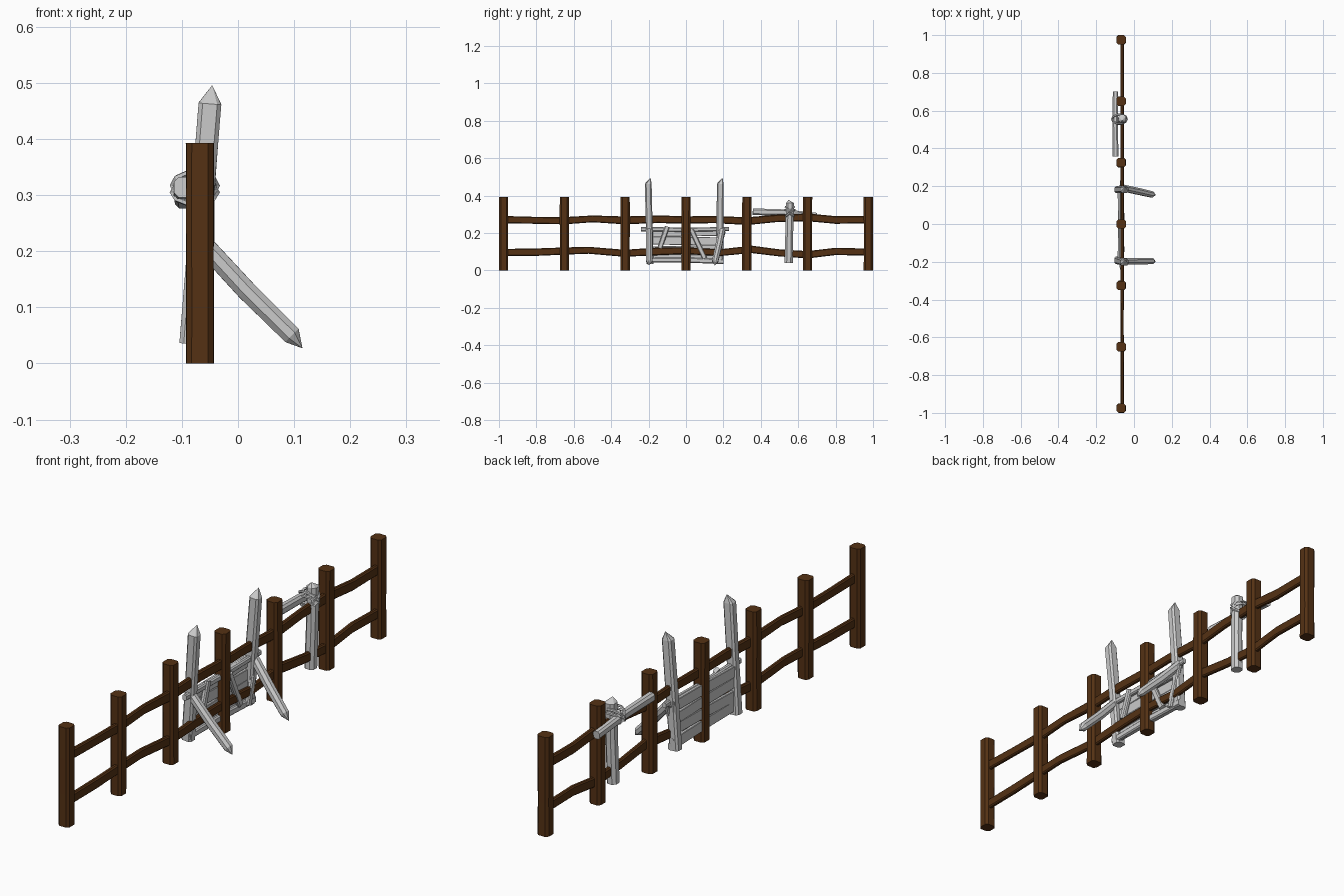
import bpy, bmesh, math, random
from mathutils import Vector

if "Cube" in bpy.data.objects:
    bpy.data.objects.remove(bpy.data.objects["Cube"])

random.seed(4)


def material(name, rgb):
    m = bpy.data.materials.new(name)
    m.diffuse_color = (*rgb, 1)
    m.use_nodes = True
    m.node_tree.nodes["Principled BSDF"].inputs["Base Color"].default_value = m.diffuse_color
    return m


BROWN = material("dark_brown_wood", (0.09, 0.031, 0.007))
GREY = material("weathered_grey_wood", (0.6, 0.6, 0.6))


def beam(name, path, w, h, mat, side=(1, 0, 0), cut=0.25, jitter=0.0, tip=None, butt=None):
    """Sweep a chamfered rectangle along path; w is the size along side, h across it.
    tip / butt are optional points that close the last / first ring to a spike."""
    path = [Vector(p) for p in path]
    bm = bmesh.new()
    rings = []
    for i, p in enumerate(path):
        d = (path[min(i + 1, len(path) - 1)] - path[max(i - 1, 0)]).normalized()
        u = Vector(side)
        u = (u - d * u.dot(d)).normalized()
        v = d.cross(u)
        c = cut * min(w, h)
        a, b = w / 2, h / 2
        outline = [(a, -b + c), (a, b - c), (a - c, b), (-a + c, b),
                   (-a, b - c), (-a, -b + c), (-a + c, -b), (a - c, -b)]
        k = 1 + random.uniform(-jitter, jitter)
        rings.append([bm.verts.new(p + u * s * k + v * t * k) for s, t in outline])
    for r, q in zip(rings, rings[1:]):
        for j in range(8):
            bm.faces.new((r[j], r[(j + 1) % 8], q[(j + 1) % 8], q[j]))
    for ring, point in ((rings[0][::-1], butt), (rings[-1], tip)):
        if point:
            apex = bm.verts.new(point)
            for j in range(8):
                bm.faces.new((ring[j], ring[(j + 1) % 8], apex))
        else:
            bm.faces.new(ring)
    bmesh.ops.recalc_face_normals(bm, faces=bm.faces)
    me = bpy.data.meshes.new(name)
    bm.to_mesh(me)
    bm.free()
    me.materials.append(mat)
    ob = bpy.data.objects.new(name, me)
    bpy.context.collection.objects.link(ob)
    return ob


# Fence posts
X = -0.068
for i in range(-3, 4):
    y = i * 0.325
    beam("fence_post", [(X, y, 0), (X, y, 0.13), (X, y, 0.27), (X, y, 0.393)],
         0.049, 0.049, BROWN, cut=0.2, jitter=0.03)

# Wavy rails running through the posts
top_rail = [(-0.98, .272), (-0.8, .268), (-0.65, .266), (-0.5, .276), (-0.33, .268), (-0.15, .274),
            (0, .27), (0.15, .272), (0.33, .264), (0.48, .278), (0.65, .284), (0.8, .27), (0.98, .272)]
low_rail = [(-0.98, .096), (-0.8, .098), (-0.65, .104), (-0.52, .108), (-0.33, .092), (-0.15, .102),
            (0, .106), (0.18, .095), (0.35, .113), (0.5, .094), (0.65, .084), (0.8, .102), (0.98, .098)]
for name, pts in (("upper_rail", top_rail), ("lower_rail", low_rail)):
    beam(name, [(-0.063, y, z) for y, z in pts], 0.018, 0.039, BROWN, jitter=0.08)

# Two tall pointed stakes, leaning slightly forward
for y0, y1 in ((-0.192, -0.202), (0.182, 0.183)):
    beam("tall_stake", [(-0.083, y0, 0.035), (-0.067, (y0 + y1) / 2, 0.25), (-0.05, y1, 0.463)],
         0.041, 0.037, GREY, cut=0.2, jitter=0.05, tip=(-0.046, y1 + 0.012, 0.496))

# Slanted props in front of the stakes
for y0, y1 in ((-0.197, -0.196), (0.193, 0.156)):
    beam("slanted_prop", [(-0.07, y0, 0.222), (0.015, (y0 + y1) / 2, 0.13), (0.096, y1, 0.05)],
         0.034, 0.034, GREY, side=(0, 1, 0), cut=0.29, jitter=0.05, tip=(0.115, y1 - 0.002, 0.027))

# Horizontal planks of the patch
for i in range(4):
    z = 0.064 + i * 0.047
    t = (0.004, -0.005, 0.003, -0.003)[i]
    beam("patch_plank", [(-0.08, -0.2, z + t), (-0.078, 0, z), (-0.08, 0.2, z - t)],
         0.013, 0.044, GREY, cut=0.15, jitter=0.03)

# Cross bars holding the planks
beam("upper_cross_bar", [(-0.066, -0.24, 0.221), (-0.068, 0, 0.218), (-0.066, 0.23, 0.222)],
     0.018, 0.022, GREY, jitter=0.08)
beam("lower_cross_bar", [(-0.07, -0.21, 0.055), (-0.07, 0, 0.056), (-0.07, 0.2, 0.048)],
     0.018, 0.026, GREY, jitter=0.08)

# Small diagonal braces
for a, b in (((-0.14, 0.12), (-0.10, 0.235)), ((0.03, 0.215), (0.10, 0.065)),
             ((0.2, 0.21), (0.15, 0.045))):
    beam("diagonal_brace", [(-0.06, *a), (-0.062, *b)], 0.018, 0.026, GREY)

# Lashed cross: upright stake and tilted board
beam("lashed_stake", [(-0.066, 0.549, 0.04), (-0.062, 0.552, 0.2), (-0.062, 0.557, 0.36)],
     0.042, 0.044, GREY, cut=0.27, jitter=0.06, tip=(-0.062, 0.548, 0.378))
beam("lashed_board", [(-0.098, 0.357, 0.314), (-0.1, 0.53, 0.31), (-0.098, 0.70, 0.292)],
     0.03, 0.034, GREY, jitter=0.06)

# Rope loops around the crossing
for angle, dz in ((45, 0.004), (38, -0.008), (-45, 0.004), (-38, -0.008)):
    bpy.ops.mesh.primitive_torus_add(major_segments=10, minor_segments=5, major_radius=0.038,
                                     minor_radius=0.0055, location=(-0.077, 0.555, 0.313 + dz),
                                     rotation=(math.radians(angle), 0, 0))
    rope = bpy.context.object
    rope.name = "rope_loop"
    rope.scale = (1.03, 0.9, 1)
    rope.data.materials.append(GREY)
